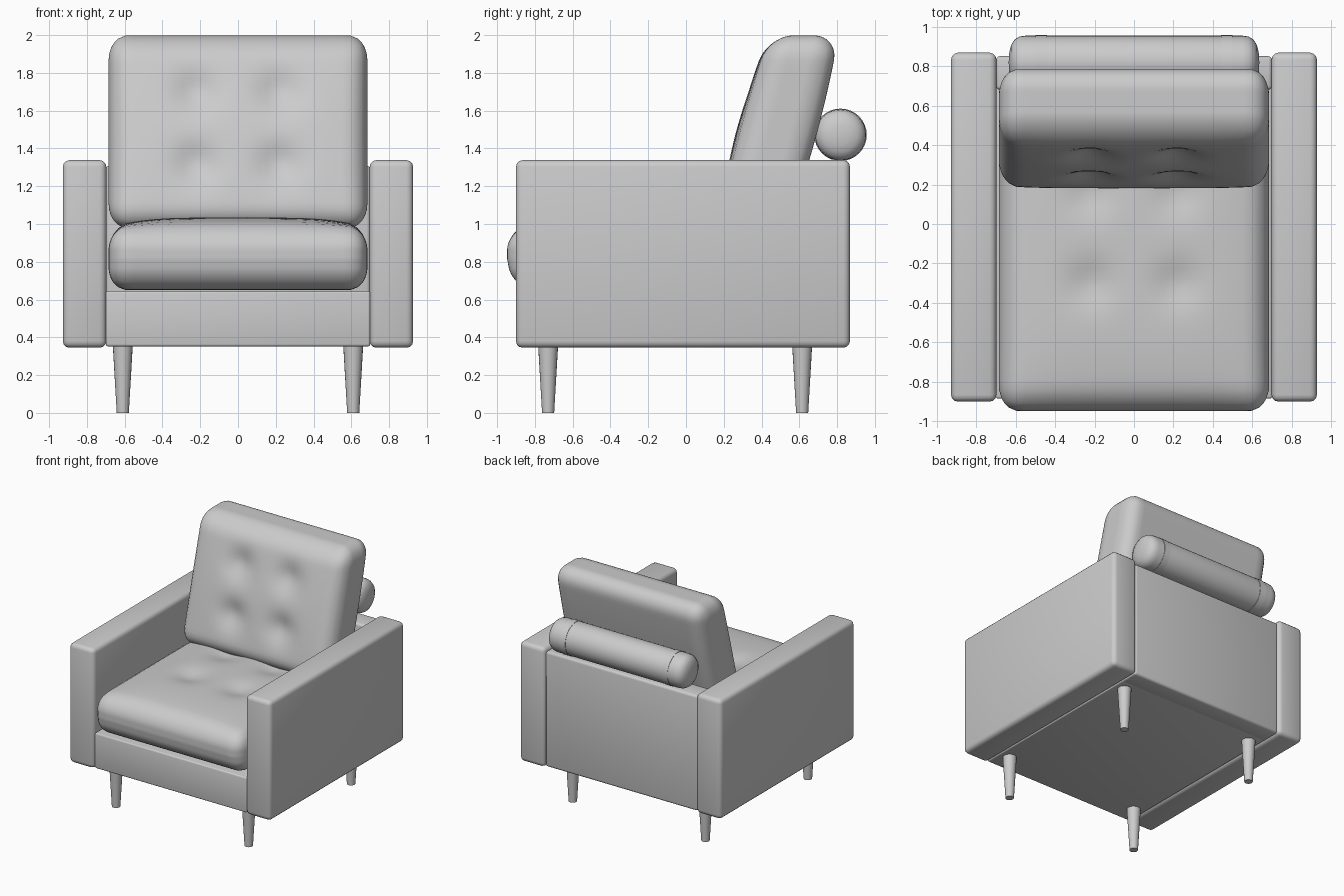
import bpy, bmesh
from math import exp, pi, radians
from mathutils import Vector, Matrix

if "Cube" in bpy.data.objects:
    bpy.data.objects.remove(bpy.data.objects["Cube"])

# One upholstery colour for the whole chair
grey = bpy.data.materials.new("plain_grey")
grey.use_nodes = True
grey.diffuse_color = (0.6, 0.6, 0.6, 1)
grey.node_tree.nodes["Principled BSDF"].inputs["Base Color"].default_value = (0.6, 0.6, 0.6, 1)


def add_object(name, bm, angle=40):
    bmesh.ops.recalc_face_normals(bm, faces=bm.faces)
    mesh = bpy.data.meshes.new(name)
    bm.to_mesh(mesh)
    bm.free()
    mesh.materials.append(grey)
    obj = bpy.data.objects.new(name, mesh)
    bpy.context.collection.objects.link(obj)
    bpy.ops.object.select_all(action='DESELECT')
    obj.select_set(True)
    bpy.context.view_layer.objects.active = obj
    bpy.ops.object.shade_smooth_by_angle(angle=radians(angle))
    return obj


def box(name, low, high, bevel):
    """Upholstered block with softened edges."""
    low, high = Vector(low), Vector(high)
    bm = bmesh.new()
    bmesh.ops.create_cube(bm, size=1)
    for v in bm.verts:
        v.co = (low + high) / 2 + v.co * (high - low)
    bmesh.ops.bevel(bm, geom=bm.edges[:], offset=bevel, segments=3,
                    profile=0.5, affect='EDGES')
    return add_object(name, bm)


def cushion(name, half, radius, reshape, cuts=30):
    """Rounded block, with each point then passed through reshape."""
    bm = bmesh.new()
    bmesh.ops.create_cube(bm, size=2)
    bmesh.ops.subdivide_edges(bm, edges=bm.edges[:], cuts=cuts, use_grid_fill=True)
    for v in bm.verts:
        p = Vector([c * h for c, h in zip(v.co, half)])
        core = Vector([max(r - h, min(h - r, c)) for c, h, r in zip(p, half, radius)])
        d = Vector([(c - k) / r for c, k, r in zip(p, core, radius)])
        d.normalize()
        p = core + Vector([a * r for a, r in zip(d, radius)])
        v.co = reshape(p)
    return add_object(name, bm, 60)


def tufts(u, v, columns, rows, depth, spread):
    """Dimple depth at a point of a buttoned face."""
    return sum(depth * exp(-((u - a) ** 2 + (v - b) ** 2) / spread ** 2)
               for a in columns for b in rows)


def lathe_x(name, profile, centre, sides=32):
    """Solid of revolution along x from (x, radius) points."""
    bm = bmesh.new()
    verts = [bm.verts.new((x, r, 0)) for x, r in profile]
    edges = [bm.edges.new(pair) for pair in zip(verts, verts[1:])]
    bmesh.ops.spin(bm, geom=verts + edges, axis=(1, 0, 0), cent=(0, 0, 0),
                   angle=2 * pi, steps=sides)
    bmesh.ops.remove_doubles(bm, verts=bm.verts[:], dist=0.0005)
    bmesh.ops.translate(bm, verts=bm.verts[:], vec=centre)
    return add_object(name, bm)


# Frame: base, back panel and arms
box("base", (-0.70, -0.885, 0.352), (0.70, 0.84, 0.645), 0.012)
box("back_panel", (-0.70, 0.68, 0.352), (0.70, 0.85, 1.31), 0.02)
for side, name in ((1, "left_arm"), (-1, "right_arm")):
    x1, x2 = sorted((side * 0.697, side * 0.927))
    box(name, (x1, -0.90, 0.345), (x2, 0.868, 1.338), 0.035)


# Seat cushion: crowned buttoned top, lower edge tucked in
def shape_seat(p):
    u, v, w = p.x / 0.685, p.y / 0.80, p.z / 0.165
    crown = 0.055 * (1 - u ** 4) * (1 - v ** 4)
    dip = tufts(p.x, p.y - 0.145, (-0.22, 0.22), (-0.3, 0.16), 0.035, 0.11)
    if w > 0:
        p.z += (crown - dip) * w
    p.y *= 1 - 0.04 * max(0, -w)
    return p + Vector((0, -0.147, 0.815))


cushion("seat_cushion", (0.685, 0.80, 0.165), (0.10, 0.13, 0.12), shape_seat)


# Back cushion: leaning, buttoned on the front
def shape_back(p):
    u, v, w = p.x / 0.685, p.y / 0.185, p.z / 0.51
    swell = 0.035 * (1 - w ** 2) * (1 - u ** 4)
    dip = tufts(p.x, p.z + 1.49, (-0.22, 0.22), (1.32, 1.70), 0.05, 0.11)
    if v < 0:
        p.y += (swell - dip) * v
    else:
        p.y += 0.025 * (1 - w ** 2) * v
    p.y += 0.27 * p.z + 0.485
    p.z += 1.488
    return p


cushion("back_cushion", (0.685, 0.185, 0.51), (0.10, 0.13, 0.13), shape_back)

# Bolster resting on the back panel, with two narrow straps
end = [(0.635, 0), (0.632, 0.05), (0.622, 0.09), (0.605, 0.117), (0.58, 0.132), (0.55, 0.136)]
roll = [(-x, r) for x, r in end] + end[::-1]
centre = Vector((0, 0.818, 1.472))
lathe_x("bolster", roll, centre)
for side, name in ((1, "left_strap"), (-1, "right_strap")):
    band = [(-0.028, 0.13), (-0.028, 0.139), (0.028, 0.139), (0.028, 0.13)]
    lathe_x(name, band, centre + Vector((side * 0.47, 0, 0)))

# Tapered legs
for y, end_name in ((-0.73, "front"), (0.615, "back")):
    for x, side_name in ((0.61, "left"), (-0.61, "right")):
        bm = bmesh.new()
        bmesh.ops.create_cone(bm, cap_ends=True, segments=20, radius1=0.032,
                              radius2=0.053, depth=0.36,
                              matrix=Matrix.Translation((x, y, 0.18)))
        add_object(f"{end_name}_{side_name}_leg", bm)
